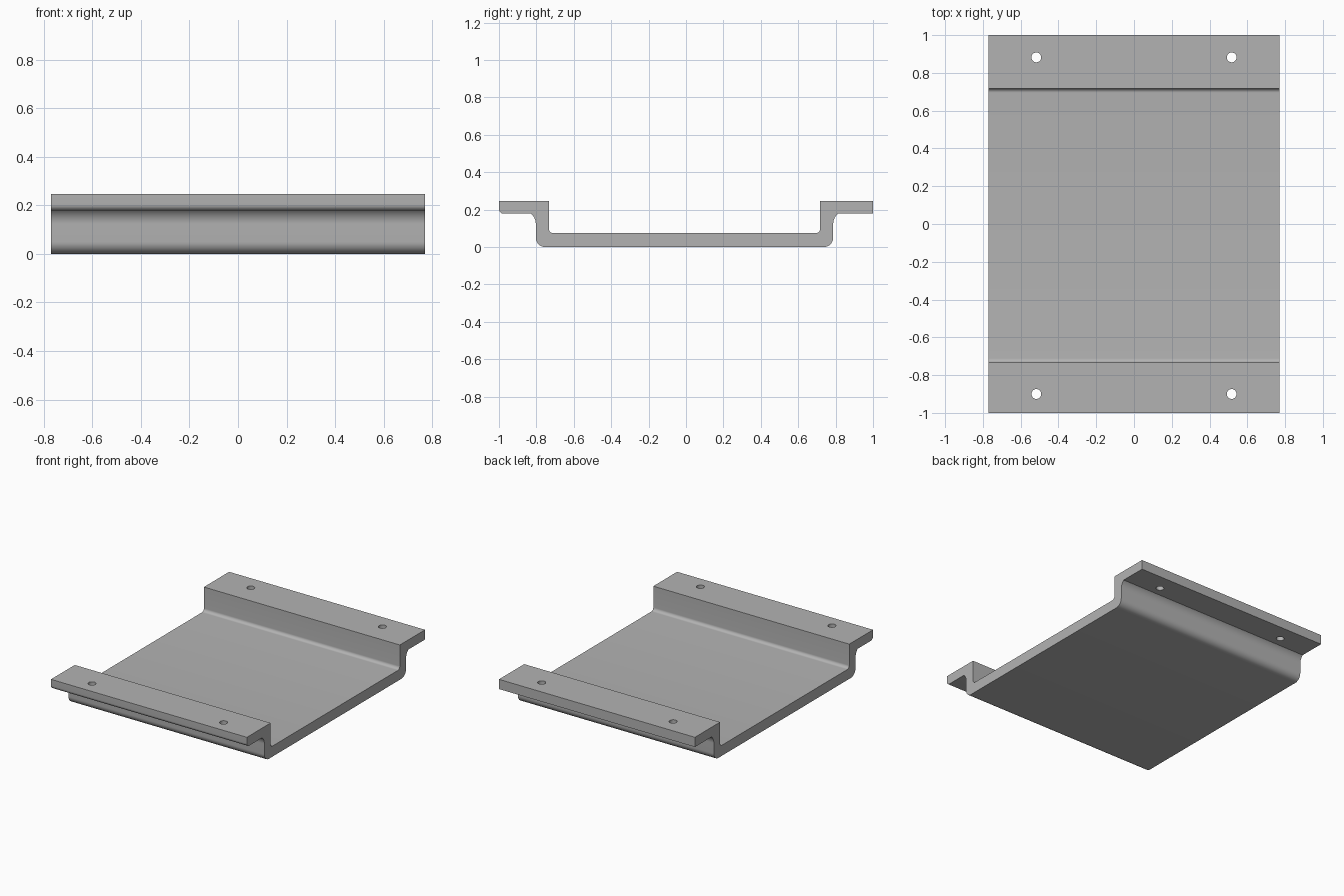
import bpy, bmesh
from math import sin, cos, radians
from mathutils import Matrix

cube = bpy.data.objects.get("Cube")
if cube:
    bpy.data.objects.remove(cube, do_unlink=True)

HALF_WIDTH = 0.77
TOP, LIP, FLOOR = 0.247, 0.178, 0.075

# Plain grey metal
grey = bpy.data.materials.new("grey metal")
grey.use_nodes = True
grey.diffuse_color = (0.45, 0.45, 0.45, 1)
grey.node_tree.nodes["Principled BSDF"].inputs["Base Color"].default_value = grey.diffuse_color


def arc(y, z, r, start, end, steps=10):
    """Points on an arc in the y-z plane, angles in degrees."""
    angles = [radians(start + (end - start) * i / steps) for i in range(steps + 1)]
    return [(y + r * cos(a), z + r * sin(a)) for a in angles]


def link(name, bm):
    bmesh.ops.recalc_face_normals(bm, faces=bm.faces)
    mesh = bpy.data.meshes.new(name)
    bm.to_mesh(mesh)
    bm.free()
    obj = bpy.data.objects.new(name, mesh)
    bpy.context.collection.objects.link(obj)
    mesh.materials.append(grey)
    return obj


# Side profile: flange, wall, floor, wall, flange
R, COVE, INNER, NOSE = 0.05, 0.073, 0.022, 0.025
FRONT_OUT, FRONT_IN, BACK_IN, BACK_OUT = -0.803, -0.733, 0.717, 0.787
cove_z = LIP - COVE * sin(radians(49))
profile = [(-1, TOP)]
profile += arc(-1 + NOSE, LIP + NOSE, NOSE, 180, 270)
profile += arc(FRONT_OUT - COVE, cove_z, COVE, 49, 0)
profile += arc(FRONT_OUT + R, R, R, 180, 270)
profile += arc(BACK_OUT - R, R, R, 270, 360)
profile += arc(BACK_OUT + COVE, cove_z, COVE, 180, 131)
profile += [(1, LIP), (1, TOP), (BACK_IN, TOP)]
profile += arc(BACK_IN - INNER, FLOOR + INNER, INNER, 0, -90)
profile += arc(FRONT_IN + INNER, FLOOR + INNER, INNER, 270, 180)
profile += [(FRONT_IN, TOP)]

# Extrude the profile across the width
bm = bmesh.new()
face = bm.faces.new([bm.verts.new((-HALF_WIDTH, y, z)) for y, z in profile])
extruded = bmesh.ops.extrude_face_region(bm, geom=[face])["geom"]
bmesh.ops.translate(bm, vec=(2 * HALF_WIDTH, 0, 0),
                    verts=[v for v in extruded if isinstance(v, bmesh.types.BMVert)])
# The extrusion can drop the starting cap, so close any opening
bmesh.ops.holes_fill(bm, edges=[e for e in bm.edges if e.is_boundary], sides=0)
tray = link("flanged_tray", bm)

# Four screw holes through the flanges
bm = bmesh.new()
for x in (-0.517, 0.517):
    for y in (-0.9, 0.882):
        bmesh.ops.create_cone(bm, cap_ends=True, segments=32, radius1=0.026, radius2=0.026,
                              depth=0.2, matrix=Matrix.Translation((x, y, 0.21)))
cutter = link("screw_hole_cutter", bm)
cutter.hide_render = True

bpy.ops.object.select_all(action='DESELECT')
bpy.context.view_layer.objects.active = tray
tray.select_set(True)
cut = tray.modifiers.new("screw holes", 'BOOLEAN')
cut.operation = 'DIFFERENCE'
cut.solver = 'EXACT'
cut.object = cutter
bpy.ops.object.modifier_apply(modifier=cut.name)
bpy.data.objects.remove(cutter, do_unlink=True)

bpy.ops.object.shade_smooth_by_angle(angle=radians(30))
